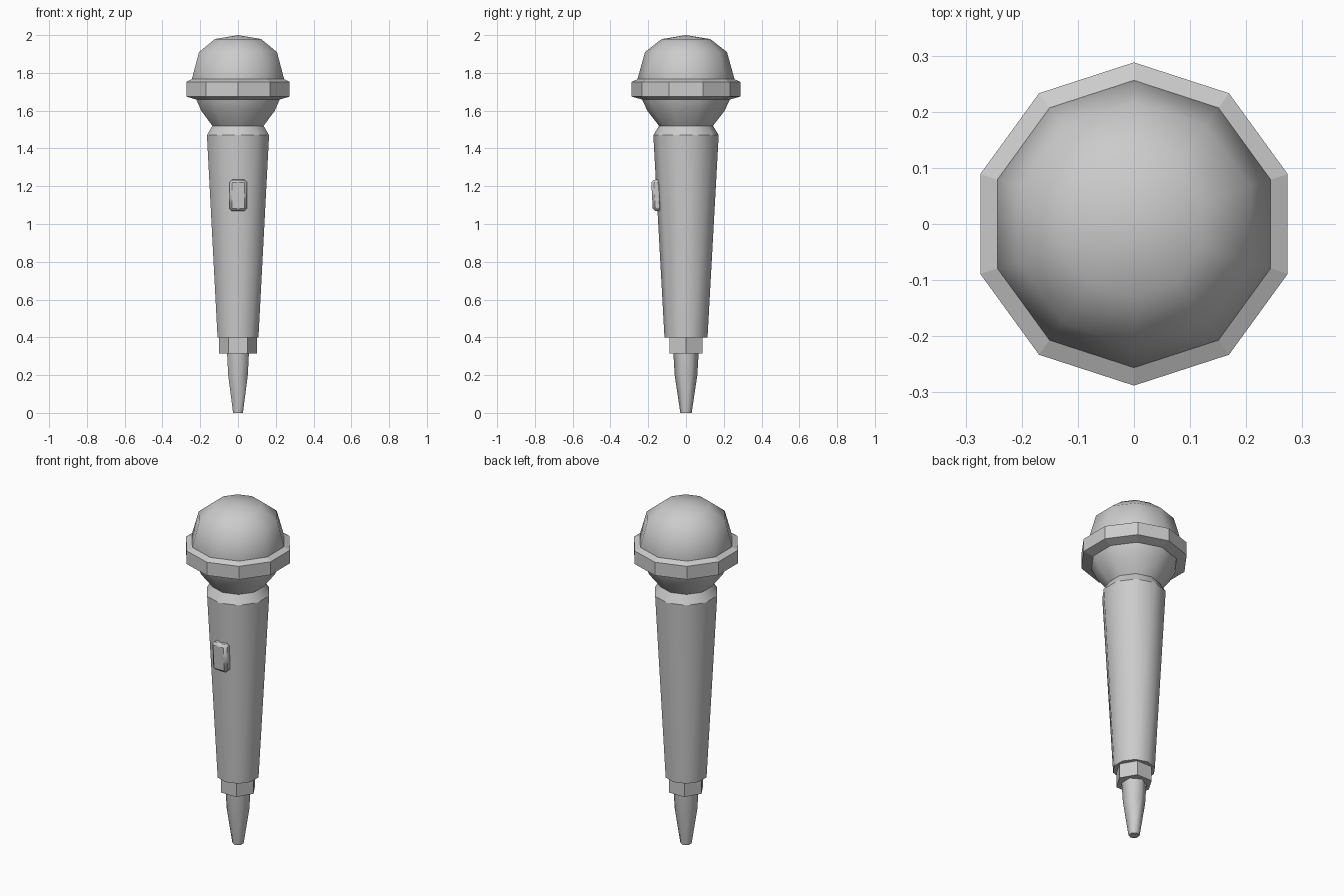
import bpy, bmesh, math

if "Cube" in bpy.data.objects:
    bpy.data.objects.remove(bpy.data.objects["Cube"])


def lathe(name, profile, sides, smooth=None):
    """Revolve (radius, z) points about z, with a corner on the y axis; close both ends."""
    start = 0 if name == "hex_nut" else math.pi / 2
    bm = bmesh.new()
    rings = []
    for r, z in profile:
        if r == 0:
            rings.append([bm.verts.new((0, 0, z))])
        else:
            rings.append([bm.verts.new((r * math.cos(start + math.tau * i / sides),
                                        r * math.sin(start + math.tau * i / sides), z))
                          for i in range(sides)])
    for a, b in zip(rings, rings[1:]):
        for i in range(sides):
            j = (i + 1) % sides
            if len(b) == 1:
                bm.faces.new((a[i], a[j], b[0]))
            else:
                bm.faces.new((a[i], a[j], b[j], b[i]))
    for end in (rings[0], rings[-1]):
        if len(end) > 1:
            bm.faces.new(end)
    bmesh.ops.recalc_face_normals(bm, faces=bm.faces)
    mesh = bpy.data.meshes.new(name)
    bm.to_mesh(mesh)
    bm.free()
    ob = bpy.data.objects.new(name, mesh)
    bpy.context.collection.objects.link(ob)
    if smooth:
        smooth_by_angle(ob, smooth)
    return ob


def smooth_by_angle(ob, degrees):
    bpy.ops.object.select_all(action='DESELECT')
    ob.select_set(True)
    bpy.context.view_layer.objects.active = ob
    bpy.ops.object.shade_smooth_by_angle(angle=math.radians(degrees))


# Cable strain relief and hexagonal nut
lathe("cable_relief", [(.03, 0), (.06, .2), (.067, .32)], 6, 65)
lathe("hex_nut", [(.1, .315), (.1, .4)], 6)

# Tapered handle and sloped collar
lathe("handle", [(.114, .4), (.173, 1.47)], 10, 40)
lathe("collar", [(.173, 1.47), (.143, 1.52)], 10, 40)

# Grille ball
lathe("grille", [(.143, 1.52), (.205, 1.6), (.237, 1.67), (.256, 1.77),
                 (.217, 1.91), (.129, 1.979), (0, 2)], 10, 50)

# Band around the grille
lathe("grille_band", [(.236, 1.66), (.288, 1.675), (.288, 1.752), (.25, 1.77)], 10)

# Slide switch on the front, following the handle taper
bpy.ops.mesh.primitive_cube_add(size=1, location=(0.001, -.155, 1.152),
                                rotation=(math.radians(3), 0, 0))
switch = bpy.context.object
switch.name = "switch"
switch.scale = (.094, .05, .165)
bpy.ops.object.transform_apply(location=False, rotation=False, scale=True)
bevel = switch.modifiers.new("bevel", 'BEVEL')
bevel.width = .014
bevel.segments = 1
smooth_by_angle(switch, 50)
